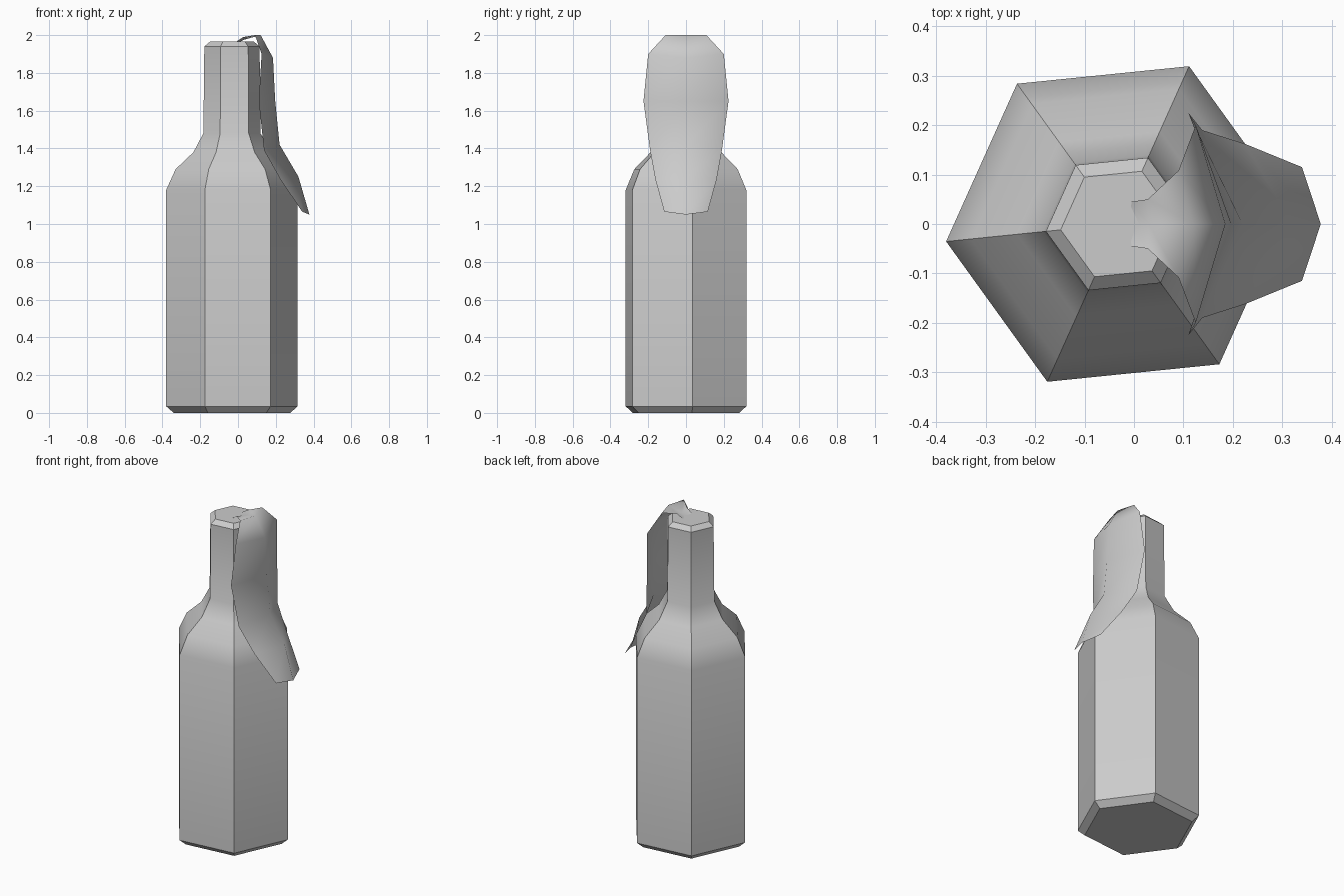
import bpy, bmesh
from math import cos, sin, radians

if "Cube" in bpy.data.objects:
    bpy.data.objects.remove(bpy.data.objects["Cube"])


def loft(name, rows, closed, angle):
    """Skin consecutive rows of points; closed rows also get end caps."""
    bm = bmesh.new()
    vs = [[bm.verts.new(p) for p in row] for row in rows]
    n = len(rows[0])
    for a, b in zip(vs, vs[1:]):
        for i in range(n if closed else n - 1):
            j = (i + 1) % n
            bm.faces.new((a[i], a[j], b[j], b[i]))
    if closed:
        bm.faces.new(vs[0][::-1])
        bm.faces.new(vs[-1])
        bmesh.ops.recalc_face_normals(bm, faces=bm.faces)
    mesh = bpy.data.meshes.new(name)
    bm.to_mesh(mesh)
    bm.free()
    ob = bpy.data.objects.new(name, mesh)
    bpy.context.collection.objects.link(ob)
    bpy.ops.object.select_all(action='DESELECT')
    ob.select_set(True)
    bpy.context.view_layer.objects.active = ob
    bpy.ops.object.shade_smooth_by_angle(angle=radians(angle))
    return ob


# six-sided bottle: (radius, height) rings
profile = [(0.31, 0), (0.35, 0.035), (0.35, 1.18), (0.30, 1.29),
           (0.205, 1.38), (0.152, 1.48), (0.147, 1.94), (0.117, 1.965)]
angles = [radians(5.8 + 60 * k) for k in range(6)]
loft("bottle", [[(-0.032 + r * cos(a), r * sin(a), z) for a in angles]
                for r, z in profile], True, 32)

# cloth rag hanging from the mouth: (centre x, centre z, edge x, edge y, edge z)
drape = [(-0.01, 1.955, -0.005, 0.045, 1.968),
         (0.03, 1.975, 0.028, 0.05, 1.99),
         (0.12, 2.0, 0.09, 0.108, 2.0),
         (0.185, 1.88, 0.125, 0.2, 1.9),
         (0.197, 1.65, 0.11, 0.225, 1.65),
         (0.22, 1.42, 0.138, 0.19, 1.39),
         (0.32, 1.25, 0.225, 0.162, 1.235),
         (0.378, 1.05, 0.34, 0.115, 1.065)]
loft("cloth_rag", [[(ex, -ey, ez), (cx, 0, cz), (ex, ey, ez)]
                   for cx, cz, ex, ey, ez in drape][::-1], False, 75)
